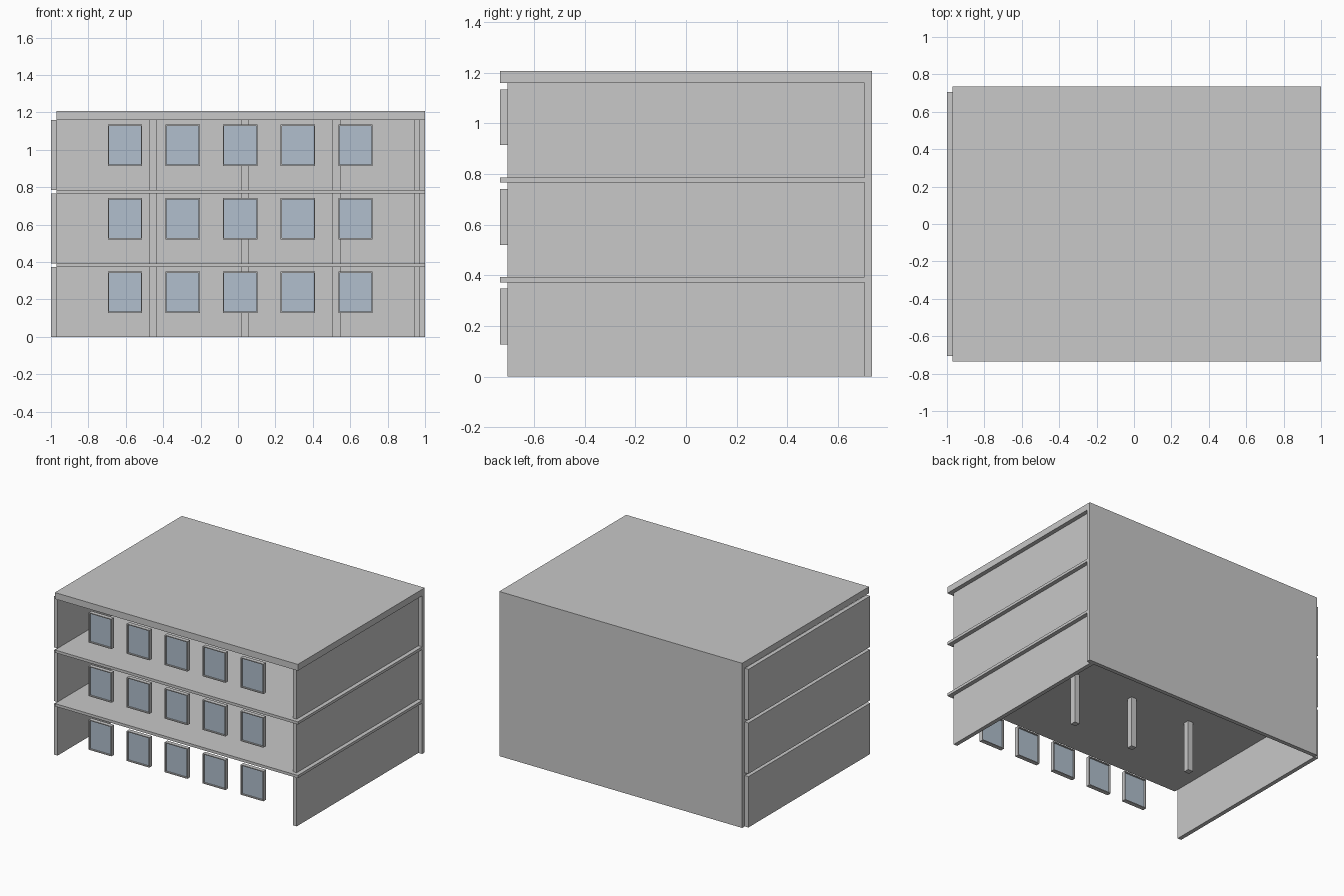
import bpy
import bmesh
from mathutils import Vector

if "Cube" in bpy.data.objects:
    bpy.data.objects.remove(bpy.data.objects["Cube"], do_unlink=True)


def make_material(name, rgb):
    mat = bpy.data.materials.new(name)
    mat.use_nodes = True
    color = (*rgb, 1)
    mat.diffuse_color = color
    mat.node_tree.nodes["Principled BSDF"].inputs["Base Color"].default_value = color
    return mat


CONCRETE = make_material("concrete_grey", (0.58, 0.58, 0.58))
GLASS = make_material("glass_blue", (0.44, 0.52, 0.61))


def box(name, xs, ys, zs, mat=CONCRETE):
    """Box spanning the given x, y and z ranges."""
    bm = bmesh.new()
    bmesh.ops.create_cube(bm, size=1)
    low, high = (Vector(v) for v in zip(xs, ys, zs))
    for v in bm.verts:
        v.co = (low + high) / 2 + v.co * (high - low)
    return finish(name, bm, mat)


def finish(name, bm, mat):
    mesh = bpy.data.meshes.new(name)
    bm.to_mesh(mesh)
    bm.free()
    mesh.materials.append(mat)
    obj = bpy.data.objects.new(name, mesh)
    bpy.context.collection.objects.link(obj)
    return obj


def window_frame(name, x, z, width, height, border, ys):
    """Rectangular ring extruded through the window depth."""
    bm = bmesh.new()

    def ring(y, inset):
        w, h = width / 2 - inset, height / 2 - inset
        return [bm.verts.new((x + sx * w, y, z + sz * h))
                for sx, sz in ((-1, -1), (1, -1), (1, 1), (-1, 1))]

    loops = [ring(ys[0], 0), ring(ys[1], 0), ring(ys[1], border), ring(ys[0], border)]
    for a, b in zip(loops, loops[1:] + loops[:1]):
        for i in range(4):
            j = (i + 1) % 4
            bm.faces.new((a[i], a[j], b[j], b[i]))
    bmesh.ops.recalc_face_normals(bm, faces=bm.faces)
    return finish(name, bm, CONCRETE)


STOREY = 0.393
WALL_H = 0.373
FRONT, BACK = -0.735, 0.735
INNER = 0.705

# Back wall and roof
box("back_wall", (-0.97, 1), (INNER, BACK), (0, 1.207))
box("roof_slab", (-0.97, 1), (FRONT, INNER), (1.16, 1.207))

for floor in range(3):
    base = floor * STOREY
    top = base + WALL_H
    n = floor + 1

    # Side walls
    box(f"right_wall_{n}", (-1, -0.97), (-INNER, INNER), (base, top))
    box(f"left_wall_{n}", (0.94, 0.97), (-INNER, INNER), (base, top))

    # Slab above this storey
    if floor < 2:
        box(f"floor_slab_{n}", (-0.97, 1), (FRONT, INNER), (top, base + STOREY))

    # Interior columns
    for i in range(3):
        x = -0.455 + i * 0.491
        box(f"column_{n}_{i + 1}", (x - 0.021, x + 0.021), (0, 0.042), (base, top))

    # Framed windows along the front edge
    for i in range(5):
        x = -0.604 + i * 0.308
        z = base + 0.238
        window_frame(f"window_frame_{n}_{i + 1}", x, z, 0.184, 0.22, 0.006,
                     (FRONT, -INNER))
        box(f"window_glass_{n}_{i + 1}", (x - 0.086, x + 0.086),
            (-0.723, -0.717), (z - 0.104, z + 0.104), GLASS)
